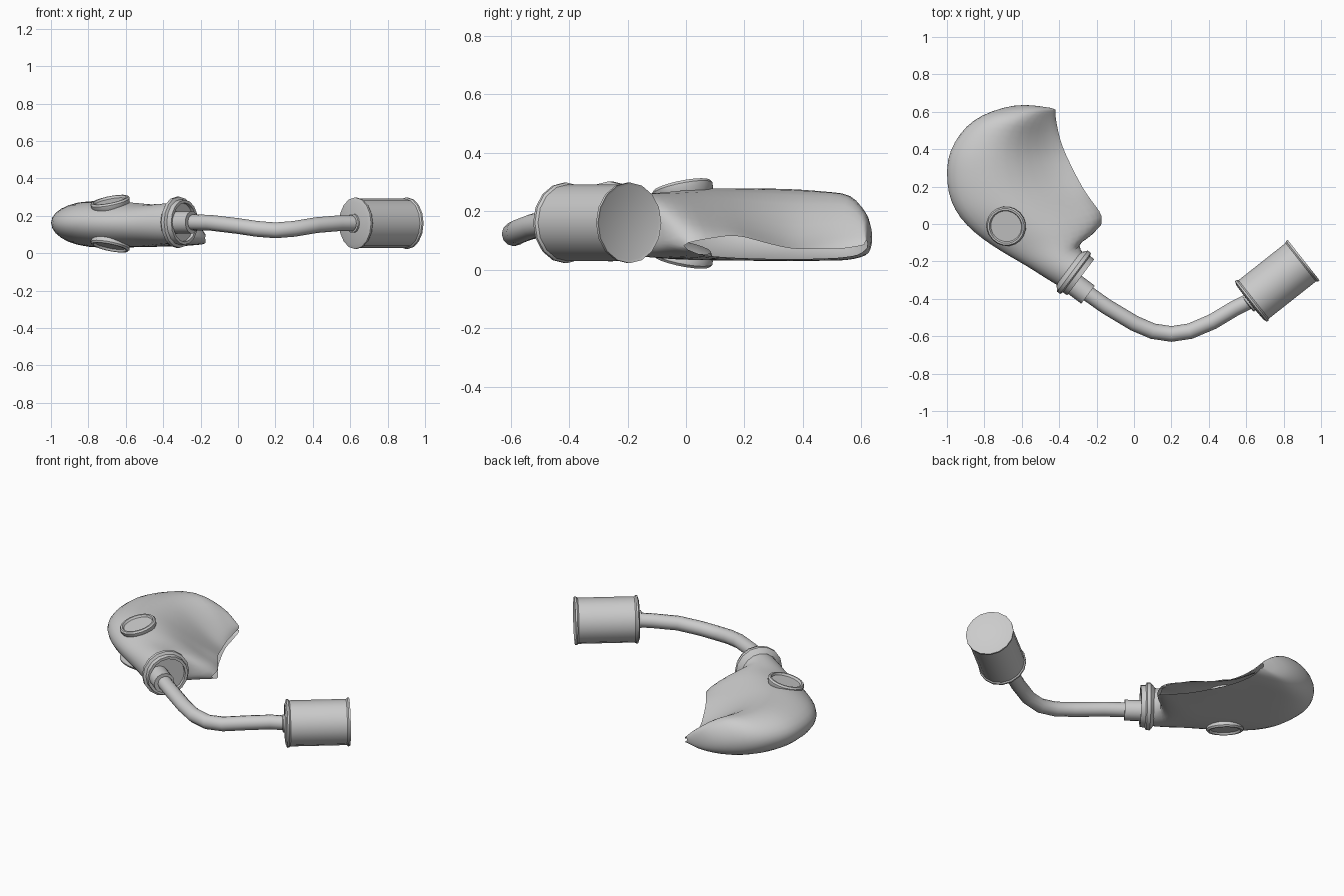
import bpy, bmesh
from math import pi, cos, sin, sqrt, radians
from mathutils import Vector

if "Cube" in bpy.data.objects:
    bpy.data.objects.remove(bpy.data.objects["Cube"])


def finish(name, bm, angle=35):
    bmesh.ops.remove_doubles(bm, verts=bm.verts, dist=0.0005)
    bmesh.ops.recalc_face_normals(bm, faces=bm.faces)
    me = bpy.data.meshes.new(name)
    bm.to_mesh(me)
    bm.free()
    me.shade_smooth()
    me.set_sharp_from_angle(angle=radians(angle))
    ob = bpy.data.objects.new(name, me)
    bpy.context.collection.objects.link(ob)
    return ob


def skin(bm, rings, closed):
    """Bridge neighbouring rings of points with quads."""
    rows = [[bm.verts.new(p) for p in ring] for ring in rings]
    n = len(rows[0])
    for a, b in zip(rows, rows[1:]):
        for k in range(n if closed else n - 1):
            j = (k + 1) % n
            bm.faces.new((a[k], a[j], b[j], b[k]))


def circle(centre, axis, r, sides):
    side = axis.cross(Vector((0, 0, 1))).normalized()
    up = side.cross(axis)
    return [centre + r * (side * cos(2 * pi * k / sides) + up * sin(2 * pi * k / sides))
            for k in range(sides)]


def lathe(name, profile, origin, axis, sides):
    """Revolve (radius, distance) points around an axis."""
    axis = Vector(axis).normalized()
    bm = bmesh.new()
    skin(bm, [circle(Vector(origin) + axis * d, axis, r, sides) for r, d in profile], True)
    return finish(name, bm)


# Mask shell: the front outline and the face opening, from neck to crown
outline = [(-.396, -.338), (-.47, -.295), (-.57, -.23), (-.67, -.175), (-.77, -.115), (-.86, -.05),
           (-.94, .03), (-.99, .12), (-1.01, .22), (-1.008, .35), (-.967, .44), (-.905, .525),
           (-.82, .583), (-.71, .623), (-.59, .645), (-.44, .62)]
opening = [(-.264, -.162), (-.305, -.11), (-.25, -.08), (-.185, -.03), (-.16, .04), (-.21, .10),
           (-.26, .17), (-.295, .23), (-.325, .29), (-.36, .36), (-.385, .42), (-.40, .47),
           (-.41, .52), (-.418, .56), (-.42, .59), (-.42, .612)]
# Station: outline z, top z, bottom z, upper edge z, lower edge z, roundness
heights = {0: (.16, .272, .05, .16, .16, 1), 3: (.16, .264, .038, .085, .085, .8),
           4: (.16, .272, .033, .10, .05, .5), 6: (.16, .287, .03, .12, .04, .2),
           9: (.165, .285, .028, .07, .035, .1), 12: (.15, .266, .03, .07, .04, .3),
           14: (.11, .175, .05, .08, .05, .5), 15: (.09, .10, .07, .085, .065, 1)}


def heights_at(i):
    lo = max(k for k in heights if k <= i)
    hi = min(k for k in heights if k >= i)
    t = (i - lo) / max(1, hi - lo)
    return [a + (b - a) * t for a, b in zip(heights[lo], heights[hi])]


def sheet(f, z0, peak, z1, c):
    p = .36 + .14 * c
    if f < p:
        return z0 + (peak - z0) * sqrt(max(0, 1 - (1 - f / p) ** 2))
    t = (f - p) / (1 - p)
    g = c * sqrt(max(0, 1 - t * t)) + (1 - c) * (1 + cos(pi * t)) / 2
    return z1 + (peak - z1) * g


N = 8
rows = []
for i, (o, e) in enumerate(zip(outline, opening)):
    oz, top, bottom, upper, lower, c = heights_at(i)
    row = []
    for k in range(-N, N + 1):
        f = (1 - cos(pi * abs(k) / N)) / 2
        z = sheet(f, oz, top, upper, c) if k < 0 else sheet(f, oz, bottom, lower, c)
        row.append(Vector(o).lerp(Vector(e), f).to_3d() + Vector((0, 0, z)))
    rows.append(row)
bm = bmesh.new()
skin(bm, rows, False)
shell = finish("mask_shell", bm, 80)
sub = shell.modifiers.new("smooth", "SUBSURF")
sub.levels = sub.render_levels = 1

# Eyepieces, mirrored about the middle of the mask
MID = .158
eye = [(0, .002), (.084, .002), (.09, .014), (.1, .014), (.107, .004), (.105, -.012), (.092, -.035)]
for label, s in (("upper", 1), ("lower", -1)):
    lathe(label + "_eyepiece", eye, (-.683, -.012, MID + s * .114), (-.2, -.2, s), 20)

# Neck flange and offset hose socket
neck_axis = (.8, -.6, 0)
lathe("neck_flange", [(.108, -.03), (.126, -.015), (.137, -.005), (.137, .015), (.122, .022),
                      (.12, .05), (.104, .05), (.104, .03), (0, .03)],
      (-.325, -.255, .165), neck_axis, 16)
lathe("hose_socket", [(.06, 0), (.06, .115), (0, .115)], (-.338, -.309, .165), neck_axis, 14)

# Breathing hose
path = [Vector(p) for p in (
    (-.27, -.355, .165), (-.15, -.44, .163), (0, -.53, .145), (.1, -.573, .13), (.2, -.588, .122),
    (.3, -.573, .13), (.42, -.522, .15), (.54, -.45, .16), (.65, -.395, .16))]
rings = []
for i, p in enumerate(path):
    tangent = (path[min(i + 1, len(path) - 1)] - path[max(i - 1, 0)]).normalized()
    rings.append(circle(p, tangent, .042, 12))
bm = bmesh.new()
skin(bm, rings, True)
finish("breathing_hose", bm, 60)

# Filter canister with rolled rims, and its hose collar
can_start, can_axis = (.6225, -.417, .16), (.785, .62, 0)
lathe("filter_canister", [(0, -.008), (.115, -.004), (.138, .004), (.138, .014), (.131, .022),
                          (.131, .343), (.138, .351), (.138, .362), (.128, .358), (0, .358)],
      can_start, can_axis, 16)
lathe("canister_collar", [(.042, -.02), (.052, -.016), (.052, .01)], can_start, can_axis, 14)
